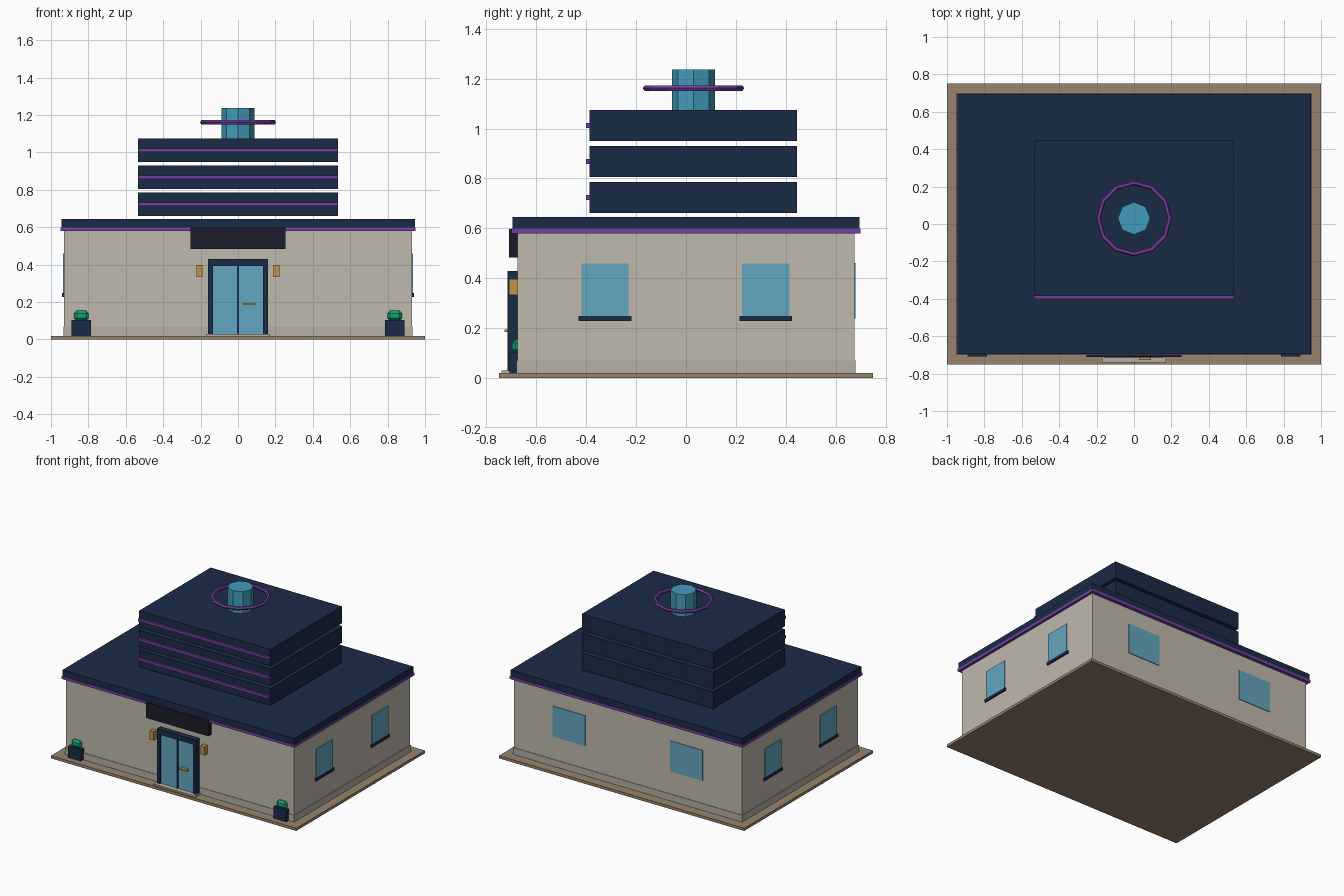
import bpy, bmesh
from math import pi

if "Cube" in bpy.data.objects:
    bpy.data.objects.remove(bpy.data.objects["Cube"])


def material(name, r, g, b, alpha=1.0):
    m = bpy.data.materials.new(name)
    m.diffuse_color = (*[(c / 255) ** 2.2 for c in (r, g, b)], alpha)
    m.use_nodes = True
    m.node_tree.nodes["Principled BSDF"].inputs["Base Color"].default_value = m.diffuse_color
    return m


NAVY = material("navy", 32, 47, 72)
DARK = material("sign_dark", 33, 33, 48)
PURPLE = material("purple", 115, 65, 160)
STONE = material("paving", 150, 130, 108)
WALL = material("wall", 190, 184, 172, 0.9)
PLINTH = material("plinth", 180, 174, 162)
GLASS = material("glass", 100, 165, 190, 0.85)
CYAN = material("cyan", 68, 155, 185)
GOLD = material("gold", 190, 148, 72)
GREEN = material("leaf", 25, 165, 118)


def box(name, x, y, z, mat, bevel=0):
    """Box from (min, max) ranges on each axis."""
    bm = bmesh.new()
    bmesh.ops.create_cube(bm, size=1)
    for v in bm.verts:
        v.co = [(lo + hi) / 2 + c * (hi - lo) for c, (lo, hi) in zip(v.co, (x, y, z))]
    me = bpy.data.meshes.new(name)
    bm.to_mesh(me)
    bm.free()
    ob = bpy.data.objects.new(name, me)
    bpy.context.collection.objects.link(ob)
    me.materials.append(mat)
    if bevel:
        mod = ob.modifiers.new("bevel", 'BEVEL')
        mod.width = bevel
        mod.segments = 1
    return ob


def around(c, w):
    return (c - w / 2, c + w / 2)


# Paving slab
box("paving_slab", (-1, 1), (-0.75, 0.75), (0, 0.02), STONE)

# Walls and low plinth, four panels each
def panels(name, hx, hy, t, z, mat):
    for s, side in ((-1, "front"), (1, "back")):
        box(f"{side}_{name}", (-hx, hx), sorted((s * hy, s * (hy - t))), z, mat)
    for s, side in ((-1, "left"), (1, "right")):
        box(f"{side}_{name}", sorted((s * hx, s * (hx - t))), (-hy + t, hy - t), z, mat)


panels("wall", 0.93, 0.675, 0.025, (0.02, 0.59), WALL)
panels("plinth", 0.934, 0.679, 0.012, (0.02, 0.07), PLINTH)

# Roof slab with glowing edge trim
box("roof_trim", (-0.949, 0.949), (-0.699, 0.699), (0.58, 0.6), PURPLE)
box("roof_slab", (-0.945, 0.945), (-0.695, 0.695), (0.6, 0.645), NAVY)

# Stacked tower tiers with a front light strip each
for i in range(3):
    z = 0.661 + i * 0.1445
    box(f"tower_tier_{i + 1}", (-0.535, 0.535), (-0.386, 0.446), (z, z + 0.124), NAVY)
    box(f"tier_strip_{i + 1}", (-0.535, 0.535), (-0.401, -0.386), around(z + 0.062, 0.02), PURPLE)

# Beacon and floating ring on the tower
bpy.ops.mesh.primitive_cylinder_add(vertices=8, radius=0.087, depth=0.162, location=(0, 0.03, 1.156))
beacon = bpy.context.object
beacon.name = "beacon"
beacon.data.materials.append(CYAN)
bpy.ops.mesh.primitive_torus_add(major_segments=12, minor_segments=6, major_radius=0.19,
                                 minor_radius=0.013, location=(0, 0.03, 1.162))
ring = bpy.context.object
ring.name = "beacon_ring"
ring.data.materials.append(PURPLE)

# Entrance: step, frame, glass doors, handle, sign board
box("door_step", (-0.17, 0.17), (-0.74, -0.68), (0.02, 0.03), PLINTH)
box("door_header", (-0.16, 0.16), (-0.715, -0.675), (0.392, 0.43), NAVY)
box("door_mullion", (-0.006, 0.006), (-0.708, -0.675), (0.03, 0.392), NAVY)
for s, side in ((-1, "left"), (1, "right")):
    box(f"{side}_door_jamb", around(s * 0.1475, 0.025), (-0.715, -0.675), (0.03, 0.392), NAVY)
    box(f"{side}_door_glass", around(s * 0.0705, 0.129), (-0.704, -0.68), (0.03, 0.392), GLASS)
    # Wall lamps and planters
    box(f"{side}_lamp", around(s * 0.207, 0.032), (-0.71, -0.675), (0.333, 0.397), GOLD)
    box(f"{side}_planter", around(s * 0.837, 0.104), (-0.708, -0.6), (0.02, 0.104), NAVY)
    box(f"{side}_shrub", around(s * 0.837, 0.078), (-0.697, -0.62), (0.1, 0.154), GREEN, 0.014)
    # Side windows with sills
    for c in (-0.325, 0.32):
        end = "front" if c < 0 else "rear"
        box(f"{side}_{end}_window", around(s * 0.928, 0.016), around(c, 0.19), (0.24, 0.46), GLASS)
        box(f"{side}_{end}_sill", around(s * 0.93, 0.022), around(c, 0.212), (0.228, 0.248), NAVY)
    # Rear windows
    box(f"back_{side}_window", around(s * 0.48, 0.265), (0.67, 0.68), (0.238, 0.462), GLASS)
box("door_handle", (0.027, 0.09), (-0.727, -0.704), (0.184, 0.195), GOLD)
box("sign_board", (-0.255, 0.255), (-0.71, -0.675), (0.483, 0.598), DARK)
